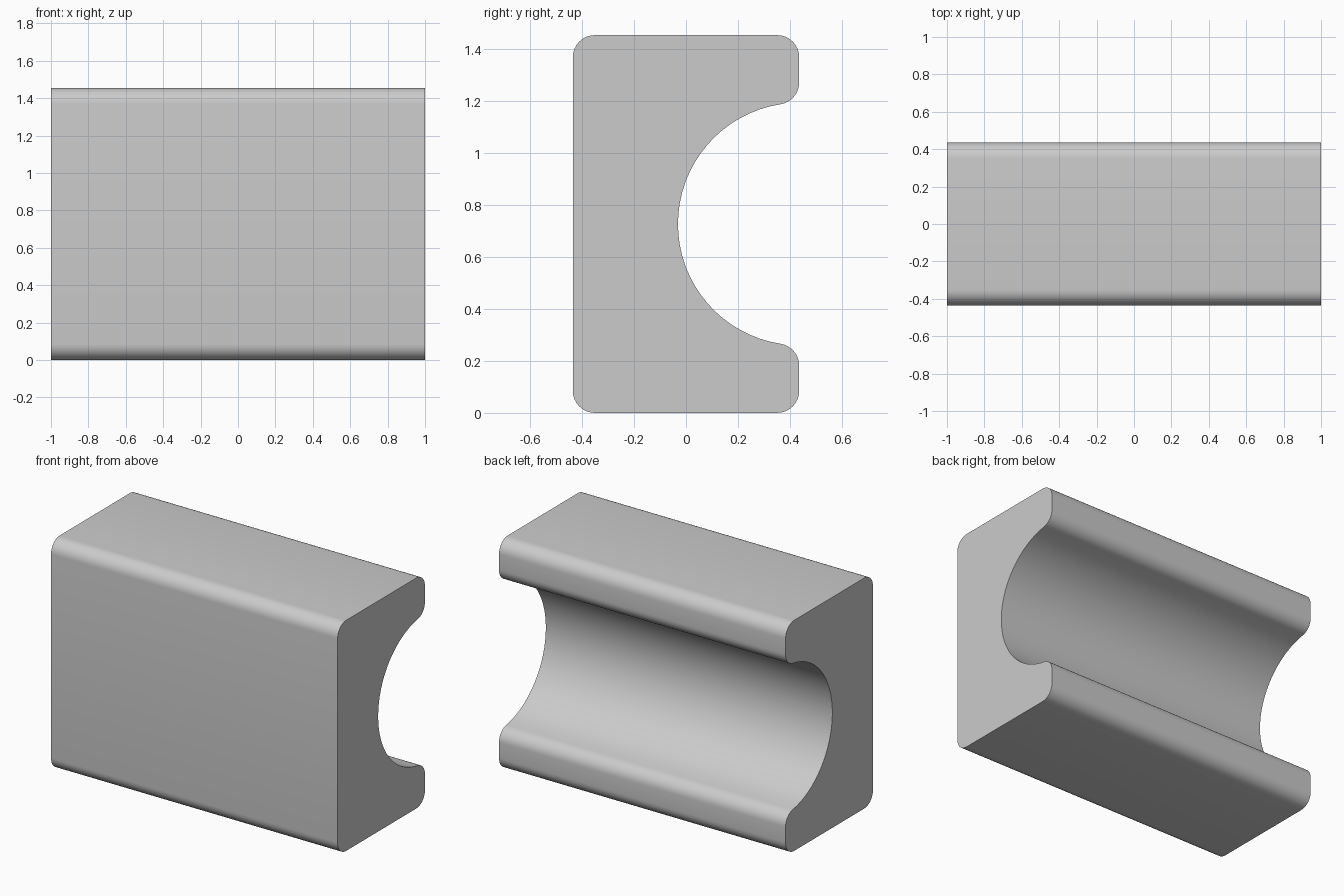
import bpy, bmesh
from math import sin, cos, atan2, sqrt, radians, pi

if "Cube" in bpy.data.objects:
    bpy.data.objects.remove(bpy.data.objects["Cube"])

W, H, L = 0.436, 1.455, 2.0      # half depth, height, length
MID = H / 2
FIL, COVE = 0.085, 0.467         # corner fillet radius, cove radius


def arc(cy, cz, r, a0, a1, n):
    return [(cy + r * cos(a0 + (a1 - a0) * i / n),
             cz + r * sin(a0 + (a1 - a0) * i / n)) for i in range(n + 1)]


# Upper half of the cross-section: cove, lip fillet, two outer corners
dz = sqrt(COVE ** 2 + 2 * COVE * FIL)
tangent = atan2(dz, -FIL)
upper = arc(W, MID, COVE, pi, tangent, 16)
upper += arc(W - FIL, MID + dz, FIL, tangent - pi, 0, 8)[1:]
upper += arc(W - FIL, H - FIL, FIL, 0, pi / 2, 8)
upper += arc(-W + FIL, H - FIL, FIL, pi / 2, pi, 8)

# Mirror to the lower half (shared cove midpoint kept once)
profile = upper + [(y, H - z) for y, z in reversed(upper[1:])]

# Extrude along x
bm = bmesh.new()
face = bm.faces.new([bm.verts.new((-L / 2, y, z)) for y, z in profile])
ext = bmesh.ops.extrude_face_region(bm, geom=[face], use_keep_orig=True)
bmesh.ops.translate(bm, vec=(L, 0, 0),
                    verts=[g for g in ext["geom"] if isinstance(g, bmesh.types.BMVert)])
bmesh.ops.recalc_face_normals(bm, faces=bm.faces)

mesh = bpy.data.meshes.new("grooved_block")
bm.to_mesh(mesh)
bm.free()
block = bpy.data.objects.new("grooved_block", mesh)
bpy.context.collection.objects.link(block)

# Smooth curves, sharp end edges
bpy.context.view_layer.objects.active = block
block.select_set(True)
bpy.ops.object.shade_smooth_by_angle(angle=radians(30))
